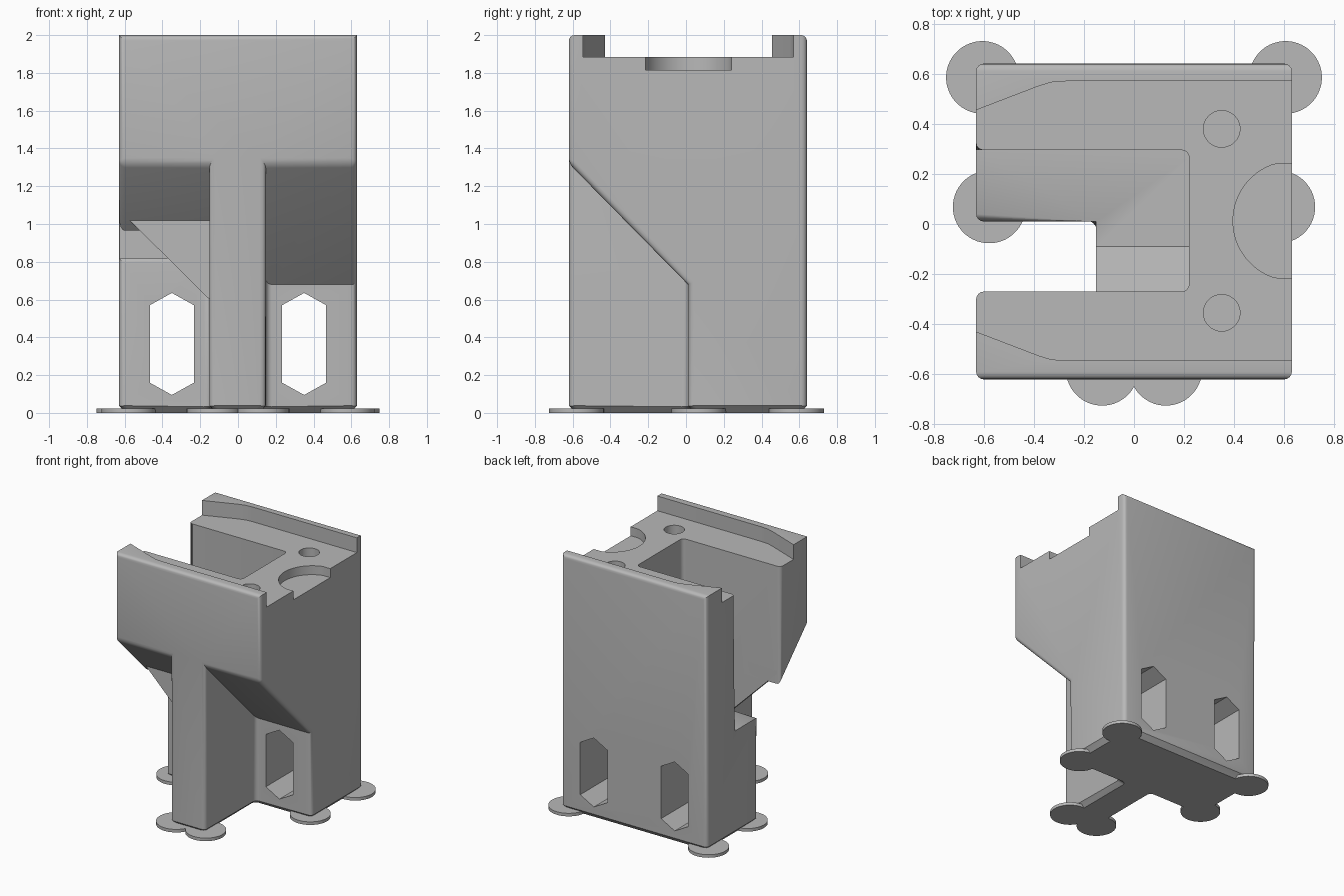
import bpy, bmesh, math
from mathutils import Vector

if "Cube" in bpy.data.objects:
    bpy.data.objects.remove(bpy.data.objects["Cube"])

grey = bpy.data.materials.new("plain grey")
grey.diffuse_color = (0.48, 0.48, 0.48, 1)
grey.use_nodes = True
grey.node_tree.nodes["Principled BSDF"].inputs["Base Color"].default_value = grey.diffuse_color
MID = 0.0125  # y of the symmetry line of the top details


def prism(name, pts, axis, a, b):
    """Extrude a 2D outline along an axis from a to b."""
    place = {"x": lambda p, t: (t, p[0], p[1]),
             "y": lambda p, t: (p[0], t, p[1]),
             "z": lambda p, t: (p[0], p[1], t)}[axis]
    bm = bmesh.new()
    lo = [bm.verts.new(place(p, a)) for p in pts]
    hi = [bm.verts.new(place(p, b)) for p in pts]
    bm.faces.new(lo)
    bm.faces.new(hi)
    n = len(pts)
    for i in range(n):
        j = (i + 1) % n
        bm.faces.new((lo[i], lo[j], hi[j], hi[i]))
    bmesh.ops.recalc_face_normals(bm, faces=bm.faces[:])
    me = bpy.data.meshes.new(name)
    bm.to_mesh(me)
    bm.free()
    me.materials.append(grey)
    ob = bpy.data.objects.new(name, me)
    bpy.context.collection.objects.link(ob)
    return ob


def rect(x0, x1, y0, y1):
    return [(x0, y0), (x1, y0), (x1, y1), (x0, y1)]


def circle(cx, cy, r, n=48, ymax=9.0):
    out = []
    for i in range(n):
        t = 2 * math.pi * (i + 0.5) / n
        out.append((cx + r * math.cos(t), cy + max(-ymax, min(ymax, r * math.sin(t)))))
    return out


def cut(ob, cutter):
    """Subtract the cutter and remove it."""
    cutter.hide_render = True
    mod = ob.modifiers.new("cut", "BOOLEAN")
    mod.operation = "DIFFERENCE"
    mod.solver = "EXACT"
    mod.object = cutter
    bpy.context.view_layer.update()
    dg = bpy.context.evaluated_depsgraph_get()
    me = bpy.data.meshes.new_from_object(ob.evaluated_get(dg))
    ob.modifiers.clear()
    ob.data = me
    bpy.data.objects.remove(cutter)


def smooth(ob):
    bpy.ops.object.select_all(action="DESELECT")
    ob.select_set(True)
    bpy.context.view_layer.objects.active = ob
    bpy.ops.object.shade_smooth_by_angle(angle=math.radians(32))


def round_edges(ob):
    """Chamfer the foot and round the long edges."""
    bm = bmesh.new()
    bm.from_mesh(ob.data)
    bmesh.ops.remove_doubles(bm, verts=bm.verts[:], dist=1e-5)
    bmesh.ops.dissolve_limit(bm, angle_limit=0.01, verts=bm.verts[:], edges=bm.edges[:])
    bm.normal_update()
    vol = bm.calc_volume()
    foot = [e for e in bm.edges if all(v.co.z < 1e-4 for v in e.verts)]
    bmesh.ops.bevel(bm, geom=foot, offset=0.035, offset_type="OFFSET", segments=1,
                    profile=0.5, affect="EDGES", clamp_overlap=False)
    bm.normal_update()
    chosen = []
    for e in bm.edges:
        d = e.verts[1].co - e.verts[0].co
        m = (e.verts[0].co + e.verts[1].co) / 2
        flat = abs(d.z) < 1e-3
        upright = abs(d.x) < 1e-3 and abs(d.y) < 1e-3
        if not flat and m.z < 0.034:                        # corners of the foot chamfer
            chosen.append(e)
        elif d.length < 0.3:
            continue
        elif upright or (not flat and e.is_convex):         # corners and sloping sides
            chosen.append(e)
        elif flat and abs(d.y) < 1e-3 and e.is_convex:
            outer = m.y < -0.6 or m.y > 0.62
            shelf = abs(m.z - 0.82) < 0.01 and abs(m.y - 0.01) < 0.01
            if (outer and m.z > 1.2) or shelf:              # top, overhang and shelf edges
                chosen.append(e)
    bmesh.ops.bevel(bm, geom=chosen, offset=0.03, offset_type="OFFSET", segments=4,
                    profile=0.5, affect="EDGES", clamp_overlap=False)
    bm.normal_update()
    # keep the rounding only when the solid is still closed
    closed = all(e.is_manifold for e in bm.edges)
    if closed and abs(bm.calc_volume() / vol - 1) < 0.08:
        bm.to_mesh(ob.data)
    bm.free()


# Main body with overhangs on both sides of the stem
body = prism("body", rect(-0.63, 0.63, -0.62, 0.64), "z", 0, 2)
overhang = [(-0.8, -0.2), (0.01, -0.2), (0.01, 0.68), (-0.8, 1.503)]
cut(body, prism("right_undercut", overhang, "x", 0.147, 0.8))
cut(body, prism("left_undercut", overhang, "x", -0.8, -0.152))
# Cavity open to the left, with a ramp at its front, and the slot below it
cavity = [(-0.27, 3), (-0.27, 1.0), (-0.09, 0.82), (0.295, 0.82), (0.295, 3)]
cut(body, prism("cavity", cavity, "x", -0.9, 0.22))
cut(body, prism("slot", rect(-0.85, -0.152, -0.27, 0.01), "z", -0.3, 1.3))
round_edges(body)

# Sunken top between two rails that widen to the left
rail = [(0.8, 0.5575), (-0.27, 0.5575), (-0.33, 0.553), (-0.38, 0.538), (-0.8, 0.377)]
tray = [(x, MID + y) for x, y in rail] + [(x, MID - y) for x, y in reversed(rail)]
cut(body, prism("tray", tray, "z", 1.885, 3))
# Round recess at the right edge and two round holes
cut(body, prism("recess", circle(0.633, MID, 0.238, 64, 0.228), "z", 1.815, 3))
for s in (-1, 1):
    cut(body, prism("round_hole", circle(0.35, MID + s * 0.367, 0.073), "z", 1.815, 3))
    # Long hexagonal opening through the back block
    c = s * 0.35
    hexagon = [(c, 0.095), (c + 0.117, 0.16), (c + 0.117, 0.57),
               (c, 0.635), (c - 0.117, 0.57), (c - 0.117, 0.16)]
    cut(body, prism("hex_opening", hexagon, "y", -0.1, 0.9))
smooth(body)

# Gusset under the left arm
prism("arm_gusset", [(-0.6, 1.045), (-0.1, 0.55), (-0.1, 1.1), (-0.6, 1.1)], "y", -0.322, -0.27)

# Thin round pads at the foot corners
for x, y in ((0.605, 0.585), (0.578, 0.068), (0.127, -0.58)):
    for s in (-1, 1):
        smooth(prism("foot_pad", circle(s * x, y, 0.145), "z", 0, 0.024))
